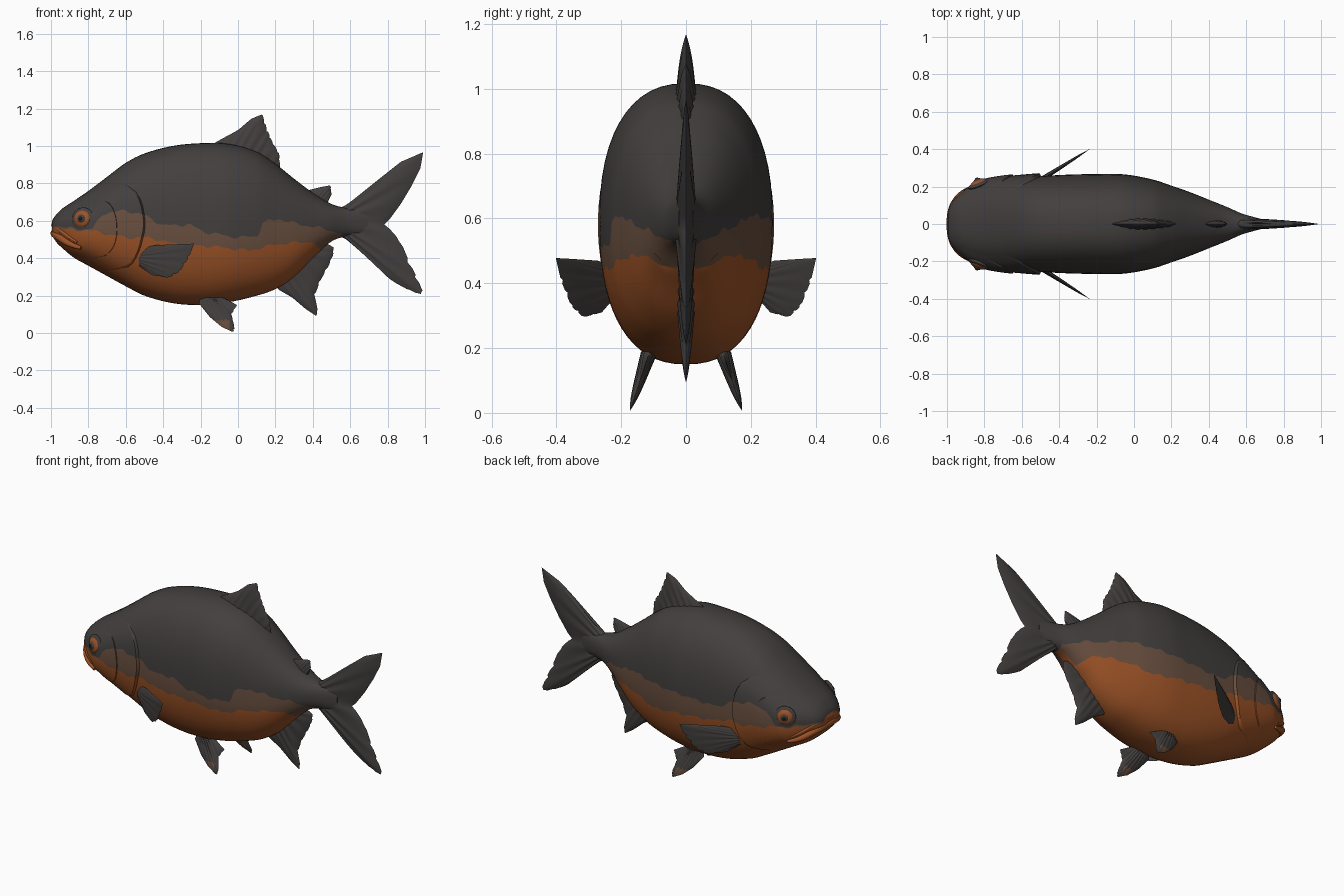
import bpy, math
from mathutils import Vector

if "Cube" in bpy.data.objects:
    bpy.data.objects.remove(bpy.data.objects["Cube"])


def material(name, rgb):
    m = bpy.data.materials.new(name)
    m.use_nodes = True
    m.diffuse_color = (*rgb, 1)
    m.node_tree.nodes["Principled BSDF"].inputs["Base Color"].default_value = (*rgb, 1)
    return m


DARK = material("charcoal", (0.055, 0.05, 0.048))
BROWN = material("dusky brown", (0.14, 0.078, 0.05))
ORANGE = material("burnt orange", (0.33, 0.085, 0.02))
BLACK = material("pupil black", (0.012, 0.012, 0.012))
MATS = [DARK, BROWN, ORANGE]


def finish(name, verts, faces, mats, index=None, angle=50):
    me = bpy.data.meshes.new(name)
    me.from_pydata(verts, [], faces)
    for m in mats:
        me.materials.append(m)
    if index:
        me.polygons.foreach_set("material_index", index)
    ob = bpy.data.objects.new(name, me)
    bpy.context.collection.objects.link(ob)
    bpy.ops.object.select_all(action="DESELECT")
    ob.select_set(True)
    bpy.context.view_layer.objects.active = ob
    bpy.ops.object.mode_set(mode="EDIT")
    bpy.ops.mesh.select_all(action="SELECT")
    bpy.ops.mesh.remove_doubles(threshold=0.0001)
    bpy.ops.mesh.normals_make_consistent(inside=False)
    bpy.ops.object.mode_set(mode="OBJECT")
    bpy.ops.object.shade_smooth_by_angle(angle=math.radians(angle))
    return ob


def lookup(table, x, col=1, smooth=False):
    """Interpolate one column of a table whose first column is the key."""
    last = len(table) - 1
    if x <= table[0][0]:
        return table[0][col]
    if x >= table[last][0]:
        return table[last][col]
    i = max(k for k in range(last) if table[k][0] <= x)
    a, b = table[i], table[i + 1]
    d = b[0] - a[0]
    t = (x - a[0]) / d
    if not smooth:
        return a[col] + (b[col] - a[col]) * t
    p, q = table[max(i - 1, 0)], table[min(i + 2, last)]
    ma = (b[col] - p[col]) / (b[0] - p[0]) * d
    mb = (q[col] - a[col]) / (q[0] - a[0]) * d
    return ((2*t**3 - 3*t*t + 1) * a[col] + (t**3 - 2*t*t + t) * ma
            + (3*t*t - 2*t**3) * b[col] + (t**3 - t*t) * mb)


# Body stations: x, top, bottom, half width
BODY = [(-.995, .60, .525, .07), (-.975, .63, .49, .115), (-.94, .665, .455, .15),
        (-.88, .705, .405, .19), (-.8, .76, .36, .22), (-.7, .835, .305, .238),
        (-.6, .91, .25, .248), (-.5, .96, .2, .256), (-.35, 1.0, .16, .264),
        (-.2, 1.015, .15, .267), (-.05, 1.012, .165, .265), (.1, .97, .2, .238),
        (.2, .905, .235, .205), (.3, .825, .3, .17), (.4, .75, .40, .13),
        (.5, .69, .49, .09), (.58, .67, .515, .055), (.7, .665, .52, .022)]
# Colour borders along the flank: x, height
UPPER = [(-1, .58), (-.9, .56), (-.78, .555), (-.72, .64), (-.6, .655), (-.5, .63),
         (-.4, .575), (-.26, .58), (-.18, .54), (0, .51), (.11, .52), (.13, .59),
         (.22, .61), (.33, .58), (.45, .56), (.56, .53)]
UPPER_LEFT = [p for p in UPPER if not -.2 < p[0] < .2]
LOWER = [(-1, .57), (-.9, .55), (-.8, .55), (-.6, .51), (-.47, .51), (-.36, .48),
         (-.1, .46), (.06, .44), (.2, .475), (.4, .49), (.46, .4)]
POWER = 2.35
ZONES = (14, 4, 14)
ROWS = sum(ZONES)


def half_ring(x, row, side, lift=0):
    """Point on the flank; rows run from back to belly and follow the colour borders."""
    top, low, w = (lookup(BODY, x, c, True) for c in (1, 2, 3))
    mid, h = (top + low) / 2, (top - low) / 2
    wob = .006 * math.sin(x * 47) + .004 * math.sin(x * 90)

    def angle(z):
        s = max(-.985, min(.985, (z - mid) / h))
        return math.asin(math.copysign(abs(s) ** (POWER / 2), s))
    up = angle(lookup(UPPER if side < 0 else UPPER_LEFT, x) + wob)
    lo = min(up - .02, angle(lookup(LOWER, x) + wob))
    stops = [math.pi / 2, up, lo, -math.pi / 2]
    zone = 0
    while zone < 2 and row > ZONES[zone]:
        row -= ZONES[zone]
        zone += 1
    a = stops[zone] + (stops[zone + 1] - stops[zone]) * row / ZONES[zone]
    c, s = max(0, math.cos(a)), math.sin(a)
    y = c ** (2 / POWER) * (w + lift)
    return (x, side * y, mid + math.copysign(abs(s) ** (2 / POWER), s) * h)


def shell(name, columns, xpos, lift):
    """Skin both flanks between the first and last column."""
    verts, faces, index = [], [], []
    ring = 2 * ROWS + 2
    for i in range(columns + 1):
        for side in (-1, 1):
            for j in range(ROWS + 1):
                verts.append(half_ring(xpos(i / columns, j), j, side, lift(i / columns, j)))
    for i in range(columns):
        for s in (0, 1):
            for j in range(ROWS):
                a = i * ring + s * (ROWS + 1) + j
                faces.append((a, a + 1, a + ring + 1, a + ring))
                zone = 0 if j < ZONES[0] else 1 if j < ZONES[0] + ZONES[1] else 2
                index.append(0 if verts[a][0] > .55 else zone)
    for start, m in ((0, 2), (columns * ring, 0)):
        right = [start + j for j in range(ROWS + 1)]
        left = [start + ROWS + 1 + j for j in range(ROWS, -1, -1)]
        if name == "body":
            faces.append(right + left[1:-1])
            index.append(m)
    return finish(name, verts, faces, MATS, index)


shell("body", 120, lambda u, j: -.995 + 1.69 * u, lambda u, j: 0)


# Overlapping gill cover and cheek plates
def plate(name, edge, thick):
    def xpos(u, j):
        return -.96 + u * (lookup(edge, j / ROWS, 1, True) + .96)

    def lift(u, j):
        fade = max(0, min(1, (j / ROWS - .2) * 6, (.9 - j / ROWS) * 6))
        return (thick * min(1, u * 2) if u < .99 else -.004) * fade - .003 * (1 - fade)
    return shell(name, 40, xpos, lift)


plate("gill_cover", [(0, -.8), (.2, -.72), (.27, -.62), (.36, -.53), (.46, -.495),
                     (.58, -.51), (.7, -.57), (.82, -.68), (1, -.8)], .016)
plate("cheek", [(0, -.85), (.25, -.78), (.38, -.68), (.52, -.64), (.65, -.67),
                (.8, -.78), (1, -.85)], .022)


# Fins: a grid spanning a root line and a rim outline, in x and z
def fin(name, root, rim, thick, bend=lambda x, z: 0, side=1, rule=None, m=14, n=48):
    verts, faces, index = [], [], []
    keyed = [(k / (len(rim) - 1), *p) for k, p in enumerate(rim)]
    for face in (-1, 1):
        for i in range(m + 1):
            u = i / m
            for j in range(n + 1):
                v = j / n
                jag = 1 - (.035 * (j % 4 == 0) * u if .45 < v < .95 else 0)
                rx, rz = (root[0][k] + (root[1][k] - root[0][k]) * v for k in (0, 1))
                x = rx + (lookup(keyed, v, 1) - rx) * u * jag
                z = rz + (lookup(keyed, v, 2) - rz) * u * jag
                t = thick * (1 - .65 * u) * math.sin(math.pi * v) ** .5 * (1 - u ** 8)
                t *= 1 + .1 * math.cos(v * 50)
                verts.append((x, side * (bend(x, z) + face * t), z))
    half = (m + 1) * (n + 1)
    for f in (0, half):
        for i in range(m):
            for j in range(n):
                a = f + i * (n + 1) + j
                faces.append((a, a + 1, a + n + 2, a + n + 1))
                index.append(1 if rule and rule(verts[a]) else 0)
    return finish(name, verts, faces, MATS, index, 60)


fin("dorsal_fin", [(-.15, .96), (.18, .86)],
    [(-.12, 1.02), (0, 1.085), (.07, 1.145), (.13, 1.17), (.155, 1.09), (.18, 1.03),
     (.22, .96), (.225, .885)], .036)
fin("adipose_fin", [(.36, .73), (.48, .66)],
    [(.38, .765), (.44, .78), (.495, .79), (.5, .74), (.48, .705)], .022)
fin("tail_fin", [(.55, .67), (.55, .515)],
    [(.65, .725), (.75, .82), (.87, .915), (.99, .967), (.975, .88), (.93, .79),
     (.87, .69), (.79, .58), (.87, .49), (.92, .37), (.96, .29), (.995, .205),
     (.93, .22), (.82, .28), (.72, .38), (.64, .475)], .034, n=60)
fin("anal_fin", [(.18, .27), (.45, .48)],
    [(.22, .23), (.29, .19), (.36, .13), (.42, .09), (.425, .13), (.41, .2), (.44, .28),
     (.485, .36), (.51, .42), (.51, .46), (.48, .475)], .028)
for side, label in ((-1, "right"), (1, "left")):
    fin(label + "_pelvic_fin", [(-.2, .19), (-.08, .19)],
        [(-.21, .16), (-.15, .085), (-.09, .035), (-.025, .003), (-.018, .03),
         (-.035, .1), (-.005, .15)], .024, lambda x, z: .175 - z * .33, side,
        lambda p: -.13 < p[0] < -.05 and p[2] < .075)
    fin(label + "_pectoral_fin", [(-.53, .45), (-.53, .36)],
        [(-.44, .47), (-.32, .475), (-.235, .478), (-.26, .41), (-.31, .33),
         (-.37, .295), (-.46, .31)], .016, lambda x, z: .235 + (x + .5) * .63, side)

# Eyes: socket, iris ring and pupil stacked along the surface normal
for side, label in ((-1, "right"), (1, "left")):
    normal = Vector((-.4, side, .12)).normalized()
    centre = Vector((-.83, side * .213, .61))
    for part, radius, depth, mat in (("socket", .062, .016, DARK), ("iris", .049, .026, ORANGE),
                                     ("inner_ring", .031, .033, DARK), ("pupil", .02, .037, BLACK)):
        bpy.ops.mesh.primitive_uv_sphere_add(segments=32, ring_count=16, location=centre)
        eye = bpy.context.object
        eye.name = f"{label}_eye_{part}"
        eye.scale = (radius, radius, depth)
        eye.rotation_euler = normal.to_track_quat("Z", "Y").to_euler()
        eye.data.materials.append(mat)
        bpy.ops.object.shade_smooth()


# Lips: tapered tubes wrapped around the snout
def lip(name, points, radius):
    cu = bpy.data.curves.new(name, "CURVE")
    cu.dimensions = "3D"
    cu.bevel_depth = radius
    cu.bevel_resolution = 4
    cu.use_fill_caps = True
    path = [(x, -y, z) for x, y, z in points] + [(x, y, z) for x, y, z in points[-2::-1]]
    sp = cu.splines.new("NURBS")
    sp.points.add(len(path) - 1)
    for k, p in enumerate(path):
        sp.points[k].co = (*p, 1)
        sp.points[k].radius = .35 + .65 * math.sin(math.pi * k / (len(path) - 1))
    sp.use_endpoint_u = True
    ob = bpy.data.objects.new(name, cu)
    cu.materials.append(ORANGE)
    bpy.context.collection.objects.link(ob)


lip("lower_lip", [(-.84, .205, .455), (-.9, .18, .47), (-.95, .135, .51), (-.975, .07, .53),
                  (-.978, 0, .535)], .026)
lip("upper_lip", [(-.86, .2, .485), (-.91, .178, .515), (-.955, .13, .555), (-.98, .07, .575),
                  (-.983, 0, .58)], .017)
